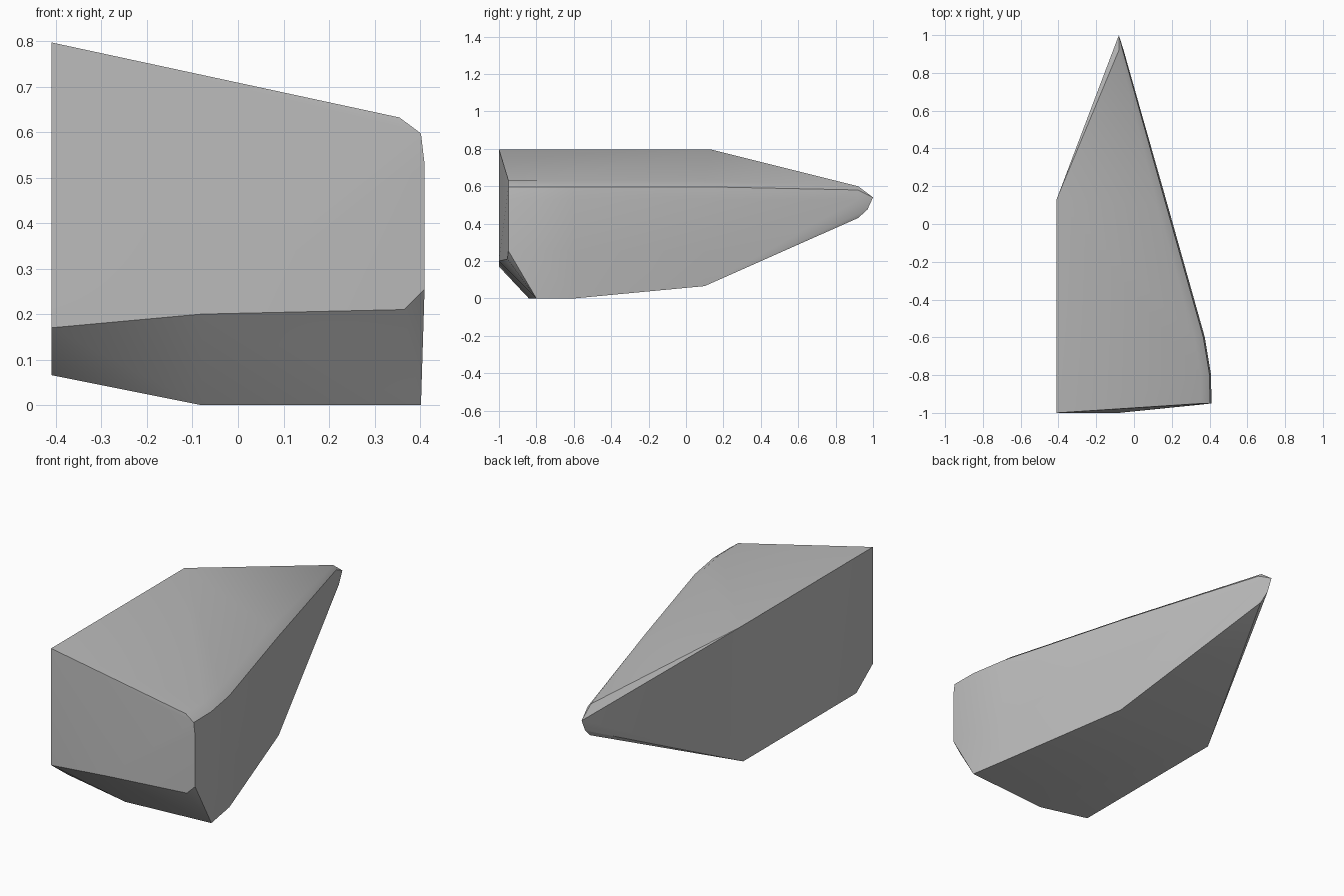
import bpy
import bmesh
from math import radians

cube = bpy.data.objects.get("Cube")
if cube:
    bpy.data.objects.remove(cube, do_unlink=True)

# Single stone grey finish
grey = bpy.data.materials.new("plain_grey")
grey.use_nodes = True
colour = (0.5, 0.5, 0.5, 1)
grey.diffuse_color = colour
grey.node_tree.nodes["Principled BSDF"].inputs["Base Color"].default_value = colour

INNER = -0.41   # flat inner wall
KEEL = -0.08    # where the underside bends and the tip sits
LOW = 0.066     # height of the raised underside

points = []


def section(x, y, floor, shoulder=0.632):
    """Rounded shoulder, upright side and lower edge of the outer wall."""
    points.extend([(x - 0.055, y, shoulder), (x - 0.008, y, 0.597),
                   (x, y, 0.53), (x, y, max(floor, 0.255)), (x - 0.006, y, floor)])


# Outer wall, from the blunt front towards the tapering back
section(0.41, -0.95, 0.255)
section(0.408, -0.80, 0)
section(0.375, -0.60, 0)
section(0.178, 0.10, LOW)

# Flat inner wall
points += [(INNER, -1, 0.797), (INNER, 0.13, 0.797), (INNER, -1, 0.17),
           (INNER, -0.86, LOW), (INNER, 0.10, LOW)]

# Lower front edge and underside
points += [(KEEL, -1, 0.2), (0.365, -0.955, 0.21),
           (KEEL, -0.84, 0), (KEEL, -0.62, 0)]

# Rounded tip
points += [(KEEL, 0.92, 0.6), (-0.06, 0.92, 0.58), (-0.055, 0.92, 0.53),
           (KEEL, 1, 0.54), (KEEL, 0.97, 0.475), (-0.075, 0.92, 0.43)]

# Skin the outline into one closed, faceted block
bm = bmesh.new()
for p in points:
    bm.verts.new(p)
hull = bmesh.ops.convex_hull(bm, input=bm.verts)
loose = [v for v in bm.verts if not v.link_faces]
bmesh.ops.delete(bm, geom=loose, context="VERTS")
bmesh.ops.dissolve_limit(bm, angle_limit=radians(0.5), verts=bm.verts, edges=bm.edges)
bmesh.ops.recalc_face_normals(bm, faces=bm.faces)

mesh = bpy.data.meshes.new("wedge_block")
bm.to_mesh(mesh)
bm.free()
mesh.materials.append(grey)
block = bpy.data.objects.new("wedge_block", mesh)
bpy.context.collection.objects.link(block)

# Smooth the rounded shoulder, keep the main edges crisp
bpy.ops.object.select_all(action="DESELECT")
block.select_set(True)
bpy.context.view_layer.objects.active = block
bpy.ops.object.shade_smooth_by_angle(angle=radians(30))
